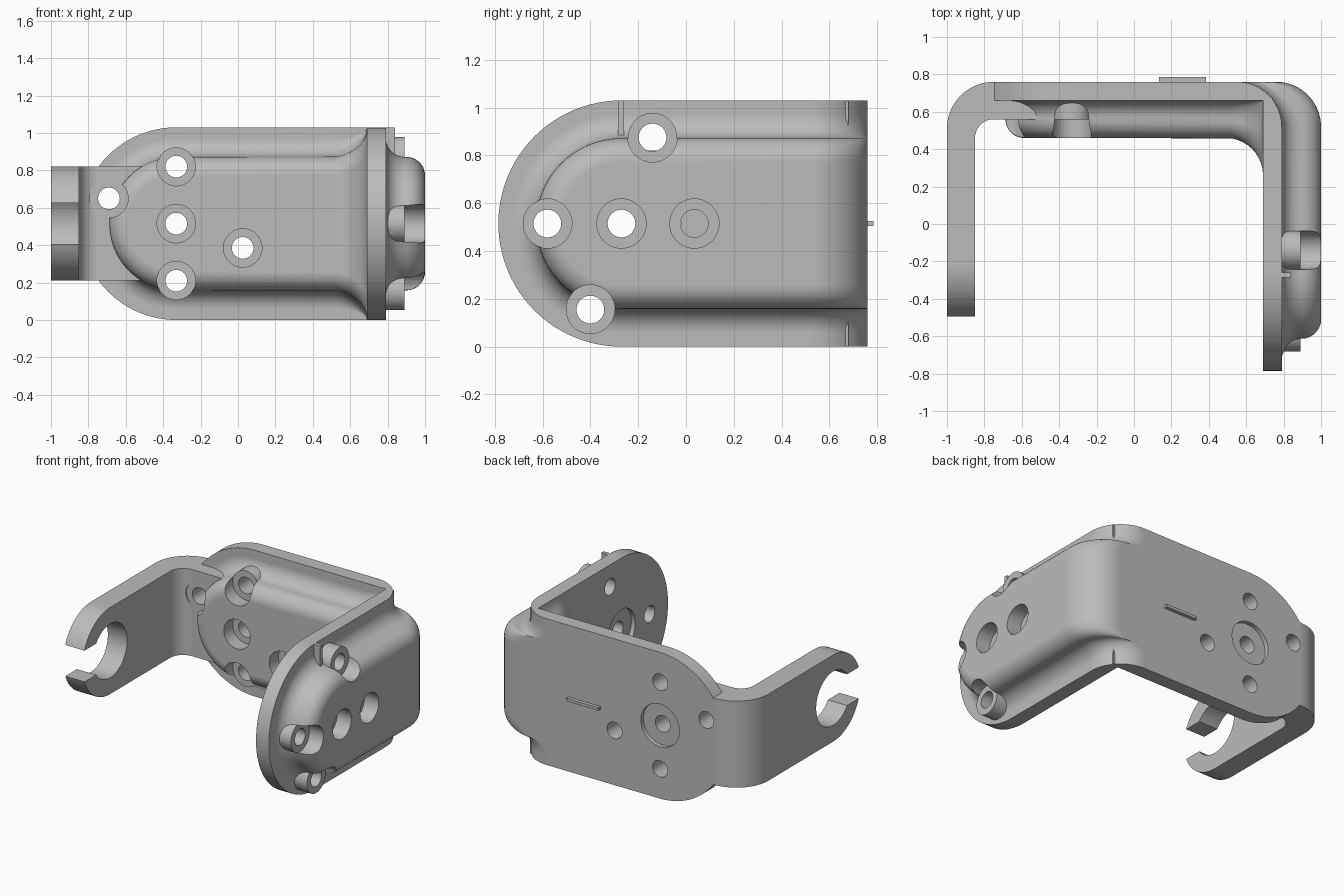
import bpy, bmesh
from math import sin, cos, pi, radians

cube = bpy.data.objects.get("Cube")
if cube:
    bpy.data.objects.remove(cube)

grey = bpy.data.materials.new("satin grey")
grey.use_nodes = True
grey.diffuse_color = (0.5, 0.5, 0.5, 1)
grey.node_tree.nodes["Principled BSDF"].inputs["Base Color"].default_value = (0.5, 0.5, 0.5, 1)

# Main dimensions
H, MID = 1.03, 0.515            # plate height and its middle
BACK_X, SIDE_Y = -0.33, -0.27   # centres of the rounded plate ends
PAD_R, FIL = 0.357, 0.1         # pad half height, fillet radius
STEPS = 10


def place(axis, a, b, d):
    return {"x": (d, a, b), "y": (a, d, b), "z": (a, b, d)}[axis]


def arc(ca, cb, r, start, end, n=20):
    angles = [radians(start + (end - start) * i / n) for i in range(n + 1)]
    return [(ca + r * cos(t), cb + r * sin(t)) for t in angles]


def finish(bm, name):
    bmesh.ops.recalc_face_normals(bm, faces=bm.faces)
    mesh = bpy.data.meshes.new(name)
    bm.to_mesh(mesh)
    bm.free()
    mesh.materials.append(grey)
    obj = bpy.data.objects.new(name, mesh)
    bpy.context.collection.objects.link(obj)
    return obj


def prisms(name, axis, shapes):
    """Extrude each (outline, low, high) along an axis into one mesh."""
    bm = bmesh.new()
    for outline, lo, hi in shapes:
        low, high = [[bm.verts.new(place(axis, a, b, d)) for a, b in outline] for d in (lo, hi)]
        bm.faces.new(low)
        bm.faces.new(high)
        n = len(low)
        for i in range(n):
            j = (i + 1) % n
            bm.faces.new((low[i], low[j], high[j], high[i]))
    return finish(bm, name)


def cylinders(name, axis, spots, r, lo, hi):
    return prisms(name, axis, [(arc(a, b, r, 0, 360, 40)[:-1], lo, hi) for a, b in spots])


def loft(name, rings):
    """Solid from stacked open rings that run from end to mirrored end."""
    bm = bmesh.new()
    rows = [[bm.verts.new(p) for p in ring] for ring in rings]
    n = len(rows[0])
    for lower, upper in zip(rows, rows[1:]):
        for i in range(n - 1):
            bm.faces.new((lower[i], lower[i + 1], upper[i + 1], upper[i]))
    for row in (rows[0], rows[-1]):
        for i in range(n // 2):
            quad = [row[i], row[i + 1], row[n - 2 - i], row[n - 1 - i]]
            quad = list(dict.fromkeys(quad))
            if len(quad) > 2:
                bm.faces.new(quad)
    bm.faces.new([r[0] for r in rows] + [r[-1] for r in reversed(rows)])
    return finish(bm, name)


def boolean(target, tool, operation):
    mod = target.modifiers.new("cut", "BOOLEAN")
    mod.operation, mod.object, mod.solver = operation, tool, "EXACT"
    bpy.context.view_layer.objects.active = target
    bpy.ops.object.modifier_apply(modifier="cut")
    bpy.data.objects.remove(tool)


def rounded_end(axis, centre, r, lo, hi):
    outline = arc(centre, MID, r, 90, 270, 48) + [(2, MID - r), (2, MID + r)]
    return prisms("end_shape", axis, [(outline, lo, hi)])


def pad_profile(height):
    """Outward offset and rise: concave foot, then convex shoulder."""
    turn = [pi / 2 * i / STEPS for i in range(STEPS + 1)]
    foot = [(FIL * (1 - sin(t)), FIL * (1 - cos(t))) for t in turn]
    top = [(FIL * (cos(t) - 1), height - FIL + FIL * sin(t)) for t in turn]
    skip = 1 if height <= 2 * FIL else 0
    return [(FIL, -0.02)] + foot + top[skip:]


# Bent plate: back wall and side wall in one L
ell = [(-0.75, 0.76)] + arc(0.55, 0.52, 0.24, 90, 0) + [
    (0.79, -0.8), (0.69, -0.8), (0.69, 0.66), (-0.75, 0.66)]
bracket = prisms("bracket", "z", [(ell, 0, H)])
boolean(bracket, rounded_end("y", BACK_X, MID, -2, 2), "INTERSECT")
boolean(bracket, rounded_end("x", SIDE_Y, MID, -2, 2), "INTERSECT")

# Raised pad on the back wall, flaring where it meets the side wall
rings = []
for off, rise in pad_profile(0.2):
    half = [(0.74, 0.2)]
    for i in range(STEPS, 0, -1):
        t = pi / 2 * i / STEPS
        half.append((0.49 + 0.2 * sin(t), 0.2 * (1 - cos(t))))
    upper = []
    for x, g in half:
        spread = PAD_R + off + g / 0.2 * (0.156 - max(off, 0))
        upper.append((x, 0.66 - rise - g * max(rise, 0) / 0.2, MID + spread))
    end = [(a, 0.66 - rise, b) for a, b in arc(BACK_X, MID, PAD_R + off, 90, 270, 40)]
    lower = [(x, y, 2 * MID - z) for x, y, z in reversed(upper)]
    rings.append(upper + end + lower)
boolean(bracket, loft("back_pad", rings), "UNION")

# Raised pad on the side wall, sweeping round the outer corner
rings = []
for off, rise in pad_profile(0.21):
    r = PAD_R + off
    upper = []
    for i in range(16, -1, -1):
        t = pi / 2 * i / 16
        upper.append((0.79 + rise - 0.24 * (1 - cos(t)), 0.52 + 0.24 * sin(t), MID + r))
    end = [(0.79 + rise, a, b) for a, b in arc(SIDE_Y, MID, r, 90, 270, 40)]
    lower = [(x, y, 2 * MID - z) for x, y, z in reversed(upper)]
    rings.append(upper + end + lower)
boolean(bracket, loft("side_pad", rings), "UNION")

# Arm with a rounded, slotted hook end
outline = [(-0.5, 0.76)] + arc(-0.75, 0.51, 0.25, 90, 180) + [(-1, -0.6), (-0.85, -0.6)]
outline += arc(-0.75, 0.46, 0.1, 180, 90) + [(-0.5, 0.56)]
arm = prisms("arm", "z", [(outline, 0.21, 0.82)])
boolean(arm, rounded_end("x", -0.21, 0.305, -2, 2), "INTERSECT")
boolean(arm, cylinders("arm_hole", "x", [(-0.21, MID)], 0.19, -1.1, -0.7), "DIFFERENCE")
slot = [(-0.7, 0.405), (-0.21, 0.405), (-0.21, 0.625), (-0.7, 0.625)]
boolean(arm, prisms("arm_slot", "x", [(slot, -1.1, -0.7)]), "DIFFERENCE")
boolean(bracket, arm, "UNION")

# Screw bosses, counterbores and through holes on both walls
back_spots = [(BACK_X, 0.82), (BACK_X, MID), (BACK_X, 0.21), (-0.69, 0.65), (0.025, 0.385)]
side_spots = [(-0.58, MID), (SIDE_Y, MID), (0.035, MID), (-0.14, 0.875), (-0.4, 0.155)]
for axis, spots, root, seat, out, through in (
        ("y", back_spots, 0.7, 0.56, 0.3, 0.9), ("x", side_spots, 0.75, 0.89, 1.1, 0.6)):
    boolean(bracket, cylinders("bosses", axis, spots, 0.103, root, seat), "UNION")
    boolean(bracket, cylinders("counterbores", axis, spots, 0.103, seat, out), "DIFFERENCE")
    boolean(bracket, cylinders("holes", axis, spots, 0.058, out, through), "DIFFERENCE")

# Shallow round recesses on the flat faces
boolean(bracket, cylinders("recess", "y", [(BACK_X, MID)], 0.15, 0.73, 0.8), "DIFFERENCE")
boolean(bracket, cylinders("recess", "x", [(SIDE_Y, MID)], 0.15, 0.66, 0.72), "DIFFERENCE")

# Small locating ribs
rib = [(-0.285, 0.86), (-0.26, 0.86), (-0.26, H), (-0.285, H)]
prisms("side_rib", "x", [(rib, 0.78, 0.84)])
bar = [(0.135, 0.505), (0.385, 0.505), (0.385, 0.525), (0.135, 0.525)]
prisms("back_rib", "y", [(bar, 0.75, 0.785)])

# Smooth fillets, crisp edges
bpy.ops.object.select_all(action="DESELECT")
bracket.select_set(True)
bpy.context.view_layer.objects.active = bracket
bpy.ops.object.shade_smooth_by_angle(angle=radians(30))
weighted = bracket.modifiers.new("weighted normals", "WEIGHTED_NORMAL")
weighted.keep_sharp = True
